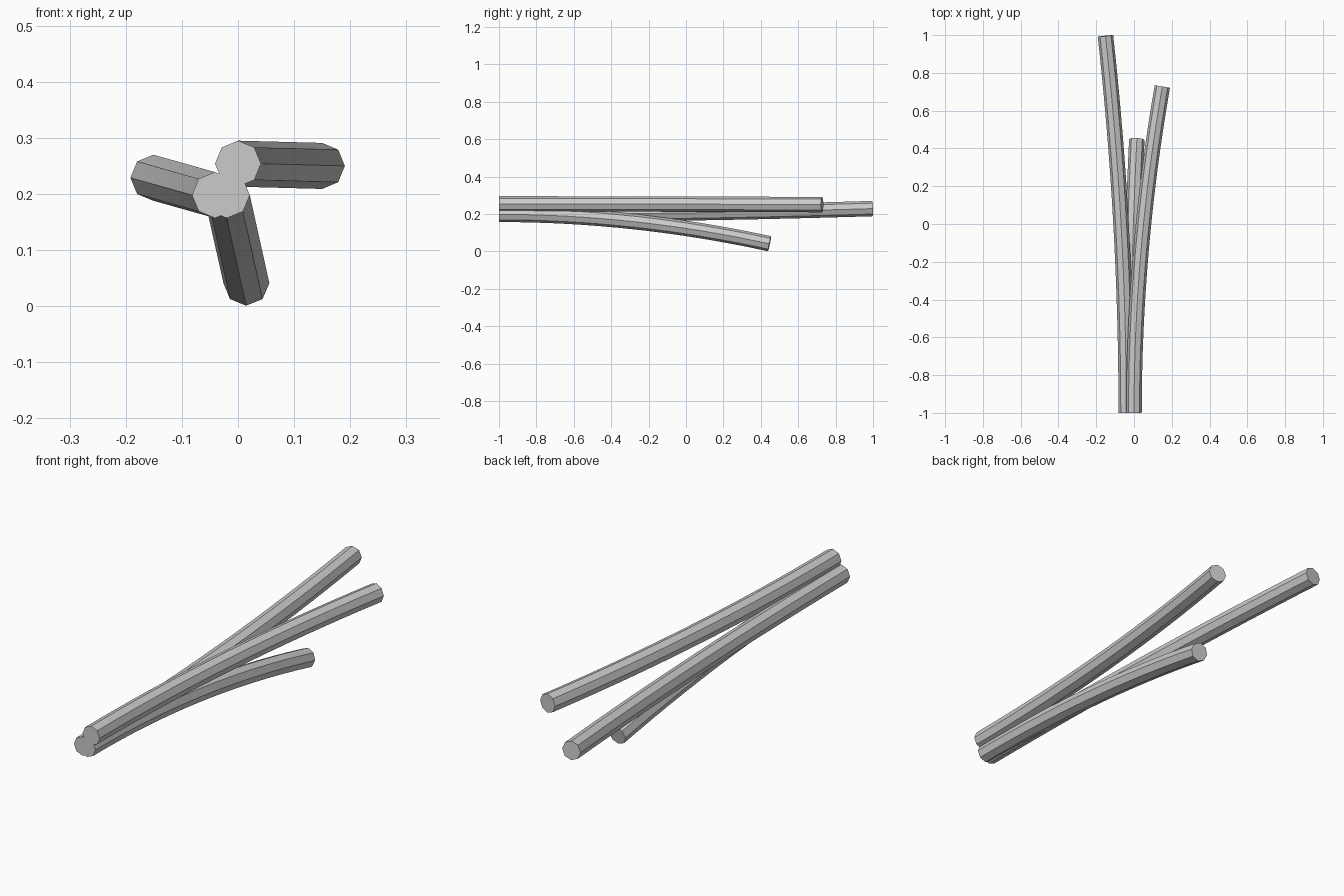
import bpy, bmesh, math
from mathutils import Vector

cube = bpy.data.objects.get("Cube")
if cube:
    bpy.data.objects.remove(cube, do_unlink=True)

RADIUS, SIDES, STEPS = 0.041, 8, 16

grey = bpy.data.materials.new("plain grey")
grey.use_nodes = True
colour = (0.6, 0.6, 0.6, 1)
grey.diffuse_color = colour
grey.node_tree.nodes["Principled BSDF"].inputs["Base Color"].default_value = colour


def bent_rod(name, start, end):
    """Octagonal rod that leaves start along +y and bends steadily to end."""
    start, end = Vector(start), Vector(end)
    span = end - start
    bend = Vector((span.x, 0, span.z))
    bm = bmesh.new()
    rings = []
    for i in range(STEPS + 1):
        t = i / STEPS
        centre = start + Vector((0, span.y * t, 0)) + bend * t * t
        tangent = (Vector((0, span.y, 0)) + bend * 2 * t).normalized()
        side = tangent.cross(Vector((0, 0, 1))).normalized()
        up = side.cross(tangent)
        ring = []
        for k in range(SIDES):
            a = math.tau * k / SIDES
            ring.append(bm.verts.new(centre + RADIUS * (side * math.cos(a) + up * math.sin(a))))
        rings.append(ring)
    # Side walls between neighbouring rings
    for a, b in zip(rings, rings[1:]):
        for k in range(SIDES):
            n = (k + 1) % SIDES
            bm.faces.new((a[k], a[n], b[n], b[k]))
    # End caps
    bm.faces.new(rings[0])
    bm.faces.new(rings[-1])
    bmesh.ops.recalc_face_normals(bm, faces=bm.faces)
    mesh = bpy.data.meshes.new(name)
    bm.to_mesh(mesh)
    bm.free()
    mesh.materials.append(grey)
    rod = bpy.data.objects.new(name, mesh)
    bpy.context.collection.objects.link(rod)
    bpy.ops.object.select_all(action="DESELECT")
    rod.select_set(True)
    bpy.context.view_layer.objects.active = rod
    bpy.ops.object.shade_smooth_by_angle(angle=math.radians(30))


# Three rods bundled at the front, fanning out to the back
bent_rod("upper_left_rod", (0, -1, 0.254), (0.15, 0.728, 0.25))
bent_rod("right_rod", (-0.041, -1, 0.198), (-0.151, 0.996, 0.229))
bent_rod("lower_rod", (-0.02, -1, 0.198), (0.015, 0.447, 0.041))
